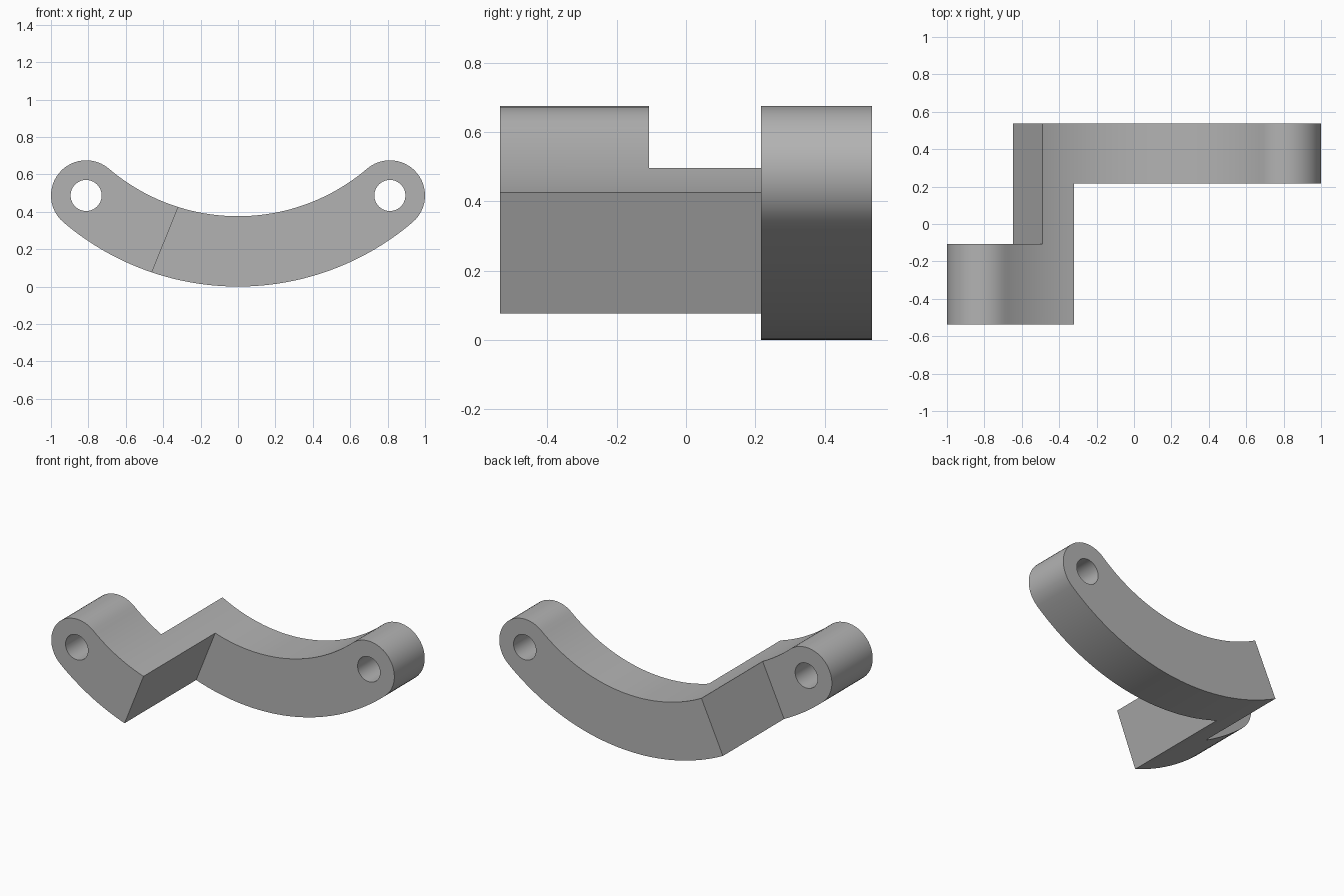
import bpy, bmesh
from math import sin, cos, pi, asin, sqrt

if "Cube" in bpy.data.objects:
    bpy.data.objects.remove(bpy.data.objects["Cube"])

# Main dimensions
R_MID, HALF = 1.252, 0.188          # centre-line radius and half width of the curved bar
R_IN, R_OUT = R_MID - HALF, R_MID + HALF
CZ = R_OUT                          # height of the arc centre
END = asin(0.812 / R_MID)           # half angle between the two eyes
HOLE_R = 0.083
Y_FRONT, Y_BACK = -0.537, 0.537

grey = bpy.data.materials.new("light grey")
grey.use_nodes = True
colour = (0.45, 0.45, 0.45, 1)
grey.diffuse_color = colour
grey.node_tree.nodes["Principled BSDF"].inputs["Base Color"].default_value = colour


def prism(name, profile, y0, y1):
    """Extrude an (x, z) outline from y0 to y1."""
    bm = bmesh.new()
    face = bm.faces.new([bm.verts.new((x, y0, z)) for x, z in profile])
    out = bmesh.ops.extrude_face_region(bm, geom=[face])
    verts = [g for g in out["geom"] if isinstance(g, bmesh.types.BMVert)]
    bmesh.ops.translate(bm, verts=verts, vec=(0, y1 - y0, 0))
    bmesh.ops.recalc_face_normals(bm, faces=bm.faces)
    mesh = bpy.data.meshes.new(name)
    bm.to_mesh(mesh)
    bm.free()
    mesh.materials.append(grey)
    obj = bpy.data.objects.new(name, mesh)
    bpy.context.collection.objects.link(obj)
    return obj


def arc(cx, cz, r, a0, a1, n):
    """Points on an arc; angles run from straight down towards +x."""
    return [(cx + r * sin(a0 + (a1 - a0) * i / n), cz - r * cos(a0 + (a1 - a0) * i / n))
            for i in range(n + 1)]


def on_arc(r, x):
    return (x, CZ - sqrt(r * r - x * x))


def cut_line(x_in, x_out):
    """Slanted cut through the bar, extended past both edges."""
    (ax, az), (bx, bz) = on_arc(R_IN, x_in), on_arc(R_OUT, x_out)
    dx, dz = ax - bx, az - bz
    return [(bx - dx, bz - dz), (ax + dx, az + dz)]


# Curved bar with rounded ends
eye_x, eye_z = R_MID * sin(END), CZ - R_MID * cos(END)
outline = arc(0, CZ, R_OUT, -END, END, 48)
outline += arc(eye_x, eye_z, HALF, END, END + pi, 24)[1:-1]
outline += arc(0, CZ, R_IN, END, -END, 48)
outline += arc(-eye_x, eye_z, HALF, pi - END, 2 * pi - END, 24)[1:-1]
bracket = prism("stepped_bracket", outline, Y_FRONT, Y_BACK)

# Cutters: the two recesses that make the step, and the pin holes
low, high = cut_line(-0.32, -0.46)
cutters = [prism("front_recess", [low, (1.5, low[1]), (1.5, high[1]), high],
                 Y_FRONT - 0.2, 0.217)]
low, high = cut_line(-0.49, -0.648)
cutters.append(prism("back_recess", [low, high, (-1.5, high[1]), (-1.5, low[1])],
                     -0.107, Y_BACK + 0.2))
for side, name in ((1, "left_hole"), (-1, "right_hole")):
    cutters.append(prism(name, arc(side * eye_x, eye_z, HOLE_R, 0, 2 * pi, 40)[:-1], -1, 1))

bpy.ops.object.select_all(action="DESELECT")
bpy.context.view_layer.objects.active = bracket
bracket.select_set(True)
for cutter in cutters:
    cutter.hide_render = True
    mod = bracket.modifiers.new(cutter.name, "BOOLEAN")
    mod.operation, mod.solver, mod.object = "DIFFERENCE", "EXACT", cutter
    bpy.ops.object.modifier_apply(modifier=mod.name)
for cutter in cutters:
    bpy.data.objects.remove(cutter)

bpy.ops.object.shade_smooth_by_angle(angle=pi / 6)
